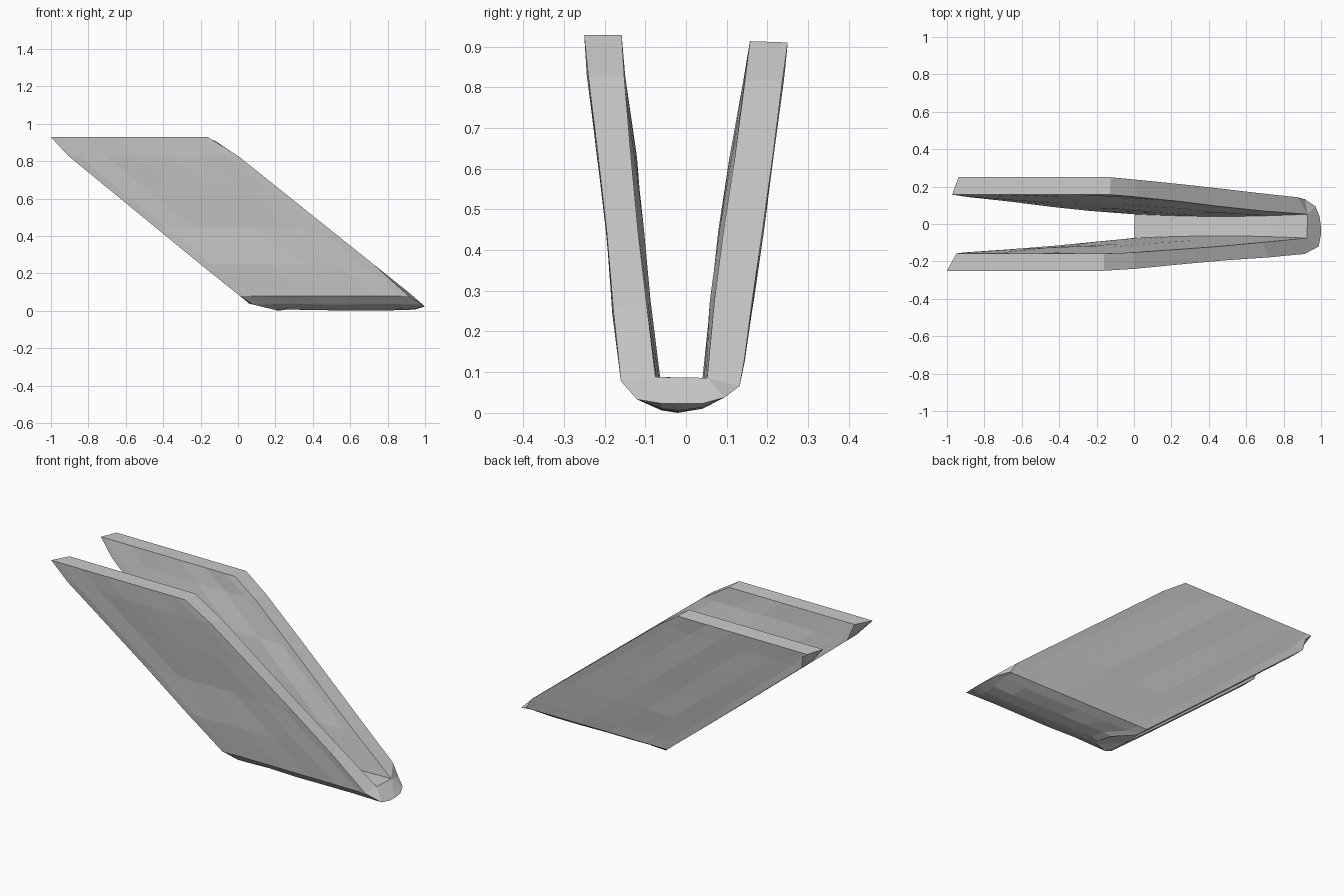
import bpy, bmesh, math, random

if "Cube" in bpy.data.objects:
    bpy.data.objects.remove(bpy.data.objects["Cube"])

random.seed(4)

# U-shaped cross-section (y, z): down the front leg outside, round the base, up the back leg, then the inside
OUTER = [(-.25, .93), (-.24, .83), (-.218, .65), (-.195, .45), (-.178, .25), (-.16, .08),
         (-.12, .035), (-.06, .008), (-.02, .002), (.04, .012), (.095, .04), (.132, .068),
         (.143, .13), (.163, .28), (.188, .45), (.213, .63), (.237, .82), (.25, .912)]
INNER = [(.157, .915), (.145, .82), (.12, .63), (.092, .45), (.07, .28), (.052, .088),
         (-.075, .09), (-.098, .28), (-.118, .45), (-.135, .63), (-.152, .83), (-.158, .93)]
SECTION = OUTER + INNER

# Slanted end outlines as (z, x)
LEFT = [(0, .22), (.012, .18), (.04, .06), (.09, 0), (.25, -.2), (.89, -.98), (.93, -1)]
RIGHT = [(0, 1), (.035, 1), (.09, .925), (.83, 0), (.9, -.1), (.93, -.16)]
STATIONS = [0, .06, .22, .4, .6, .78, .93, 1]


def along(table, z):
    for (z0, x0), (z1, x1) in zip(table, table[1:]):
        if z <= z1:
            return x0 + (x1 - x0) * (z - z0) / (z1 - z0)
    return table[-1][1]


def station(bm, t):
    """One slanted copy of the section, with slightly uneven hand-cut walls."""
    ring = []
    end = t in (0, 1)
    for i, (y, z) in enumerate(SECTION):
        x = along(LEFT, z) * (1 - t) + along(RIGHT, z) * t
        # inner walls bulge slightly between the ends
        if i >= len(OUTER) and z < .7:
            y -= math.copysign(.012 * math.sin(math.pi * t), y)
        if not end and .1 < z < .85:
            y += random.uniform(-.004, .004)
        # the underside is uneven and lifts at the right tip
        if z < .05:
            if t == 1:
                z = max(z, .025)
            elif t > 0:
                z += random.uniform(0, .008)
        # clipped top corners at the left end
        if t == 0:
            x += {17: .08, 18: .02, 29: .05}.get(i, 0)
        # rounded nose at the low right end
        if t == 1 and 5 <= i <= 11:
            x -= .03 * (abs(y + .03) / .14) ** 2
        ring.append(bm.verts.new((x, y, z)))
    return ring


bm = bmesh.new()
rings = [station(bm, t) for t in STATIONS]
n = len(SECTION)
for a, b in zip(rings, rings[1:]):
    for i in range(n):
        j = (i + 1) % n
        bm.faces.new((a[i], a[j], b[j], b[i]))

# Slanted end faces: quads up both legs, one strip across the base
for r in (rings[0], rings[-1]):
    for i in range(5):
        bm.faces.new((r[i], r[i + 1], r[28 - i], r[29 - i]))
        bm.faces.new((r[12 + i], r[13 + i], r[22 - i], r[23 - i]))
    for i in range(5, 8):
        bm.faces.new((r[i], r[i + 1], r[24]))
    bm.faces.new((r[8], r[23], r[24]))
    for i in range(8, 12):
        bm.faces.new((r[i], r[i + 1], r[23]))
bmesh.ops.recalc_face_normals(bm, faces=bm.faces[:])

# Stand on the ground
low = min(v.co.z for v in bm.verts)
for v in bm.verts:
    v.co.z -= low

mesh = bpy.data.meshes.new("slanted_channel")
bm.to_mesh(mesh)
bm.free()
channel = bpy.data.objects.new("slanted_channel", mesh)
bpy.context.collection.objects.link(channel)
